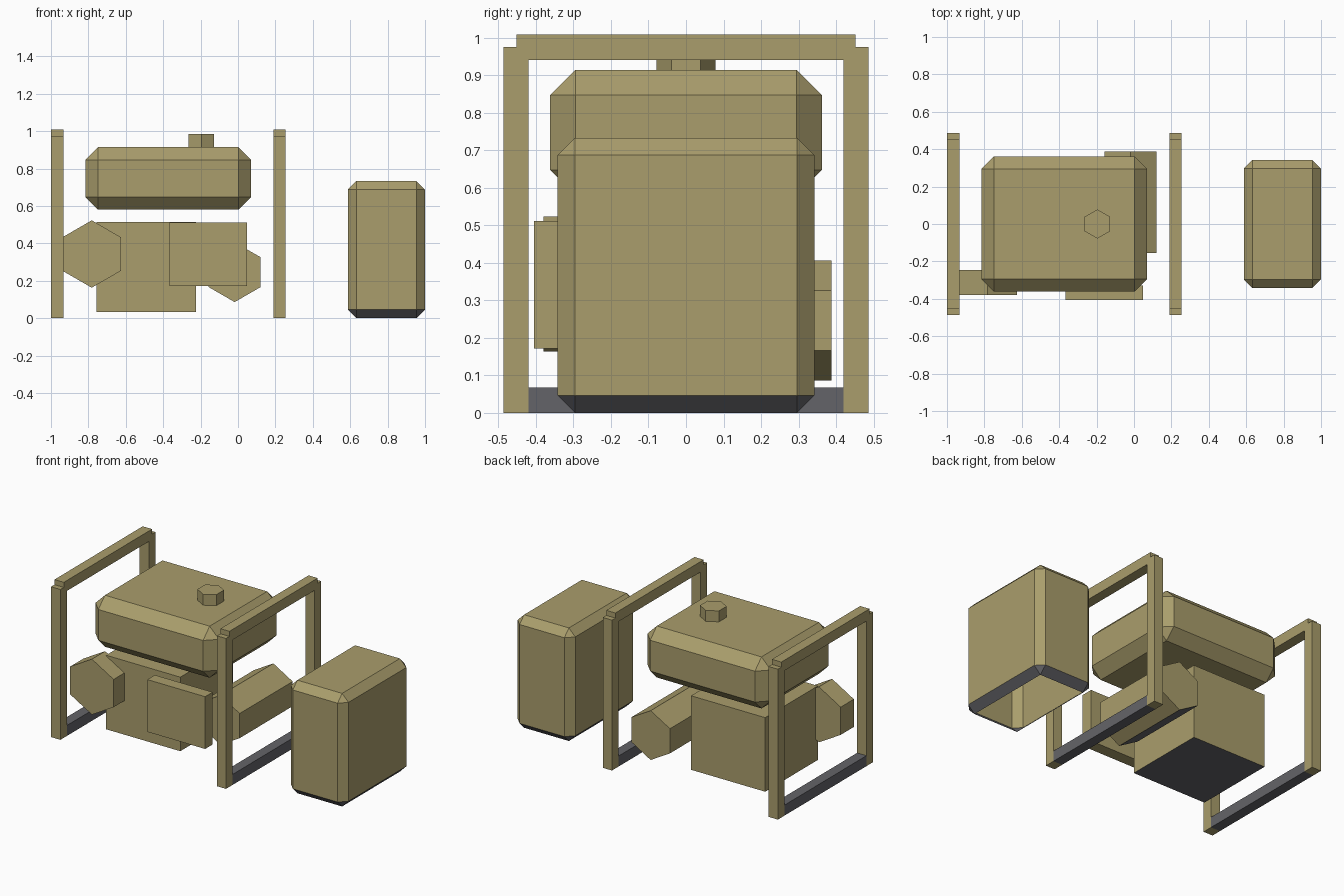
import bpy, bmesh, math
from mathutils import Vector

if "Cube" in bpy.data.objects:
    bpy.data.objects.remove(bpy.data.objects["Cube"])


def material(name, rgb):
    m = bpy.data.materials.new(name)
    m.diffuse_color = (*rgb, 1)
    m.use_nodes = True
    m.node_tree.nodes["Principled BSDF"].inputs["Base Color"].default_value = m.diffuse_color
    return m


OLIVE = material("olive_paint", (0.40, 0.34, 0.15))
GREY = material("dark_grey", (0.127, 0.127, 0.14))


def finish(name, bm, grey=None, open_bottom=False):
    """Turn bm into an object; grey(normal) picks the dark faces."""
    bmesh.ops.recalc_face_normals(bm, faces=bm.faces)
    bm.normal_update()
    for f in bm.faces:
        f.material_index = int(bool(grey and grey(f.normal)))
    if open_bottom:
        low = [f for f in bm.faces if f.normal.z < -0.99]
        bmesh.ops.delete(bm, geom=low, context='FACES_ONLY')
    me = bpy.data.meshes.new(name)
    bm.to_mesh(me)
    bm.free()
    me.materials.append(OLIVE)
    me.materials.append(GREY)
    ob = bpy.data.objects.new(name, me)
    bpy.context.collection.objects.link(ob)
    return ob


def box(name, lo, hi, chamfer=0, **kw):
    lo, hi = Vector(lo), Vector(hi)
    bm = bmesh.new()
    bmesh.ops.create_cube(bm, size=1)
    for v in bm.verts:
        v.co = (lo + hi) / 2 + v.co * (hi - lo)
    if chamfer:
        bmesh.ops.bevel(bm, geom=bm.edges[:], offset=chamfer, segments=1,
                        profile=0.5, affect='EDGES')
    return finish(name, bm, **kw)


def hex_prism(name, centre, r, depth, axis, **kw):
    """Six-sided prism from centre along axis 'y' or 'z', with a corner at the top."""
    bm = bmesh.new()
    ring = []
    for i in range(6):
        a = math.pi / 2 + i * math.pi / 3
        u, w = r * math.cos(a), r * math.sin(a)
        off = (u, 0, w) if axis == 'y' else (u, w, 0)
        ring.append(bm.verts.new(Vector(centre) + Vector(off)))
    face = bm.faces.new(ring)
    new = bmesh.ops.extrude_face_region(bm, geom=[face], use_keep_orig=True)["geom"]
    step = (0, depth, 0) if axis == 'y' else (0, 0, depth)
    bmesh.ops.translate(bm, vec=step,
                        verts=[g for g in new if isinstance(g, bmesh.types.BMVert)])
    return finish(name, bm, **kw)


def facing_down(n):
    return n.z < -0.4


# Two roll hoops: posts, top bar, dark bottom bar
for side, x0, x1 in (("left", -1.0, -0.933), ("right", 0.19, 0.255)):
    for end, s in (("front", -1), ("back", 1)):
        ya, yb = sorted((s * 0.42, s * 0.487))
        box(f"{side}_{end}_post", (x0, ya, 0), (x1, yb, 0.975))
    box(f"{side}_top_bar", (x0, -0.452, 0.94), (x1, 0.452, 1.008))
    box(f"{side}_bottom_bar", (x0, -0.42, 0), (x1, 0.42, 0.068), grey=lambda n: True)

# Fuel tank and cap
box("fuel_tank", (-0.815, -0.362, 0.58), (0.07, 0.362, 0.914), chamfer=0.067)
hex_prism("fuel_cap", (-0.196, 0, 0.905), 0.078, 0.08, 'z')

# Engine block and the parts mounted on it
box("engine_block", (-0.757, -0.27, 0.033), (-0.225, 0.27, 0.513), grey=facing_down)
box("control_panel", (-0.367, -0.405, 0.172), (0.048, -0.328, 0.511))
hex_prism("starter_housing", (-0.782, -0.38, 0.343), 0.18, 0.135, 'y')
hex_prism("exhaust_drum", (-0.018, -0.155, 0.246), 0.16, 0.543, 'y',
          grey=lambda n: n.z < -0.4 and n.x < 0)

# Separate fuel can, open underneath with a dark lower edge
box("fuel_can", (0.587, -0.342, 0), (1.0, 0.342, 0.733), chamfer=0.046,
    grey=facing_down, open_bottom=True)
